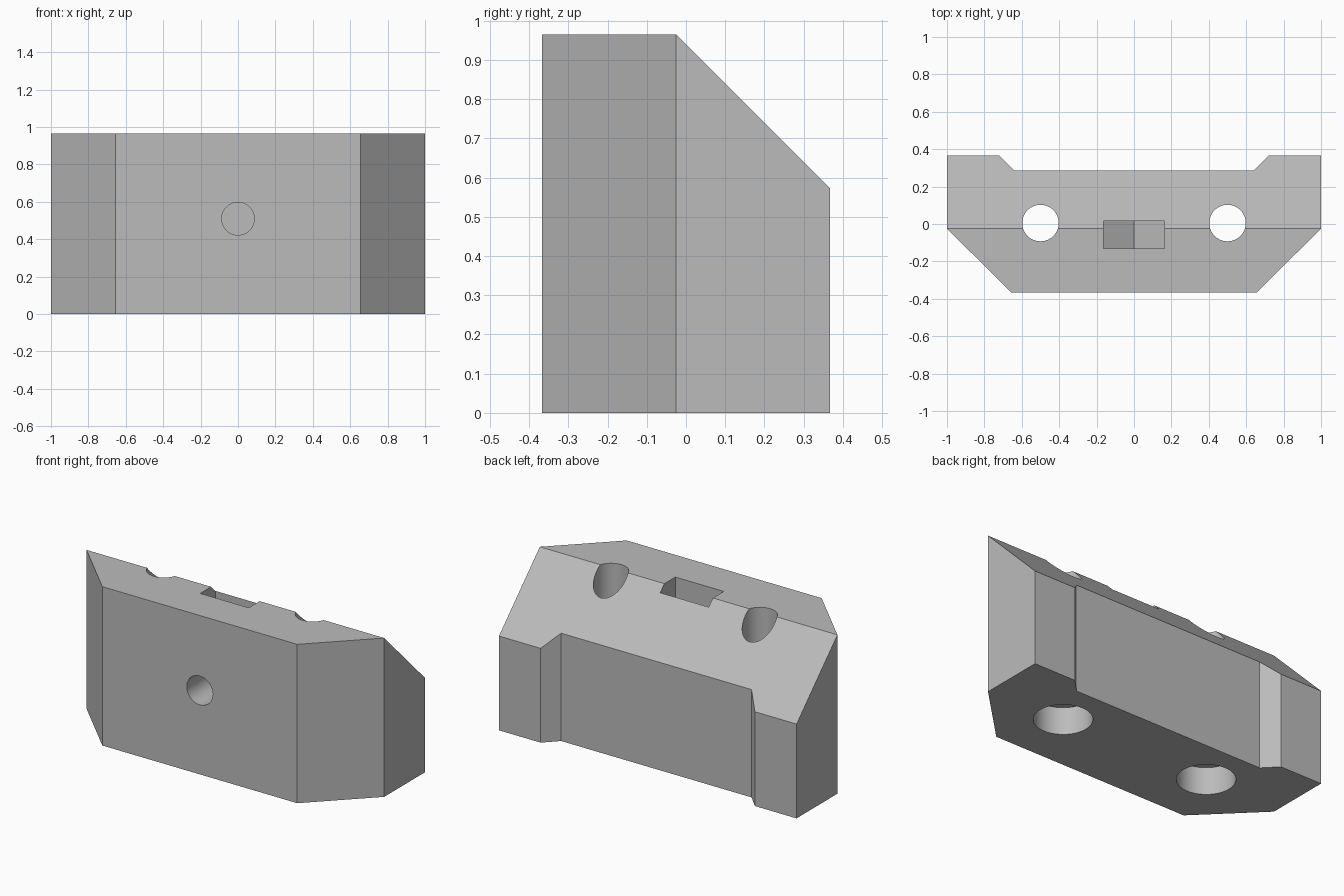
import bpy
import bmesh
import math
from mathutils import Matrix, Vector

if "Cube" in bpy.data.objects:
    bpy.data.objects.remove(bpy.data.objects["Cube"], do_unlink=True)

TOP = 0.965
FRONT, RIDGE, BACK = -0.367, -0.025, 0.367

gray = bpy.data.materials.new("plain gray")
gray.use_nodes = True
gray.diffuse_color = (0.5, 0.5, 0.5, 1)
gray.node_tree.nodes["Principled BSDF"].inputs["Base Color"].default_value = (0.5, 0.5, 0.5, 1)


def prism(name, points, direction):
    """Extrude a closed outline along a direction."""
    bm = bmesh.new()
    face = bm.faces.new([bm.verts.new(p) for p in points])
    moved = bmesh.ops.extrude_face_region(bm, geom=[face])["geom"]
    verts = [v for v in moved if isinstance(v, bmesh.types.BMVert)]
    bmesh.ops.translate(bm, verts=verts, vec=Vector(direction))
    bmesh.ops.recalc_face_normals(bm, faces=bm.faces)
    mesh = bpy.data.meshes.new(name)
    bm.to_mesh(mesh)
    bm.free()
    obj = bpy.data.objects.new(name, mesh)
    bpy.context.collection.objects.link(obj)
    mesh.materials.append(gray)
    return obj


def circle(radius, center, axis="Z", sides=64):
    """Outline of a circle facing the given axis."""
    turn = Matrix.Rotation(math.pi / 2, 3, "X") if axis == "Y" else Matrix.Identity(3)
    angles = [math.tau * i / sides for i in range(sides)]
    return [Vector(center) + turn @ Vector((radius * math.cos(a), radius * math.sin(a), 0))
            for a in angles]


def cut(cutter):
    """Subtract a cutter from the block and discard it."""
    cutter.hide_render = True
    mod = block.modifiers.new(cutter.name, "BOOLEAN")
    mod.operation = "DIFFERENCE"
    mod.solver = "EXACT"
    mod.object = cutter
    bpy.ops.object.modifier_apply(modifier=mod.name)
    bpy.data.objects.remove(cutter, do_unlink=True)


# Block with chamfered front corners and a shallow recess in the back
half = [(0.655, FRONT), (1, RIDGE), (1, BACK), (0.72, BACK), (0.64, 0.285)]
outline = half + [(-x, y) for x, y in reversed(half)]
block = prism("clamp_block", [(x, y, 0) for x, y in outline], (0, 0, TOP))
bpy.ops.object.select_all(action="DESELECT")
block.select_set(True)
bpy.context.view_layer.objects.active = block

# Slope running down from the ridge to the back
wedge = [(RIDGE, TOP), (RIDGE + 0.6, TOP - 0.6), (RIDGE + 0.6, TOP + 0.2), (RIDGE, TOP + 0.2)]
cut(prism("back_slope_cutter", [(-1.2, y, z) for y, z in wedge], (2.4, 0, 0)))

# Vertical bolt holes with wide counterbores underneath
for x in (-0.5, 0.5):
    cut(prism("bolt_hole_cutter", circle(0.0975, (x, 0.005, -0.1)), (0, 0, 1.3)))
    cut(prism("counterbore_cutter", circle(0.16, (x, 0.005, -0.1)), (0, 0, 0.265)))

# Nut slot from the top, ending in the lower half of a hexagon
nut = [(-0.163, 1.2), (-0.163, 0.416), (0, 0.322), (0.163, 0.416), (0.163, 1.2)]
cut(prism("nut_slot_cutter", [(x, -0.13, z) for x, z in nut], (0, 0.145, 0)))

# Screw hole from the front into the nut slot
cut(prism("screw_hole_cutter", circle(0.0875, (0, -0.5, 0.51), "Y"), (0, 0.45, 0)))

bpy.ops.object.shade_smooth_by_angle(angle=math.radians(25))
